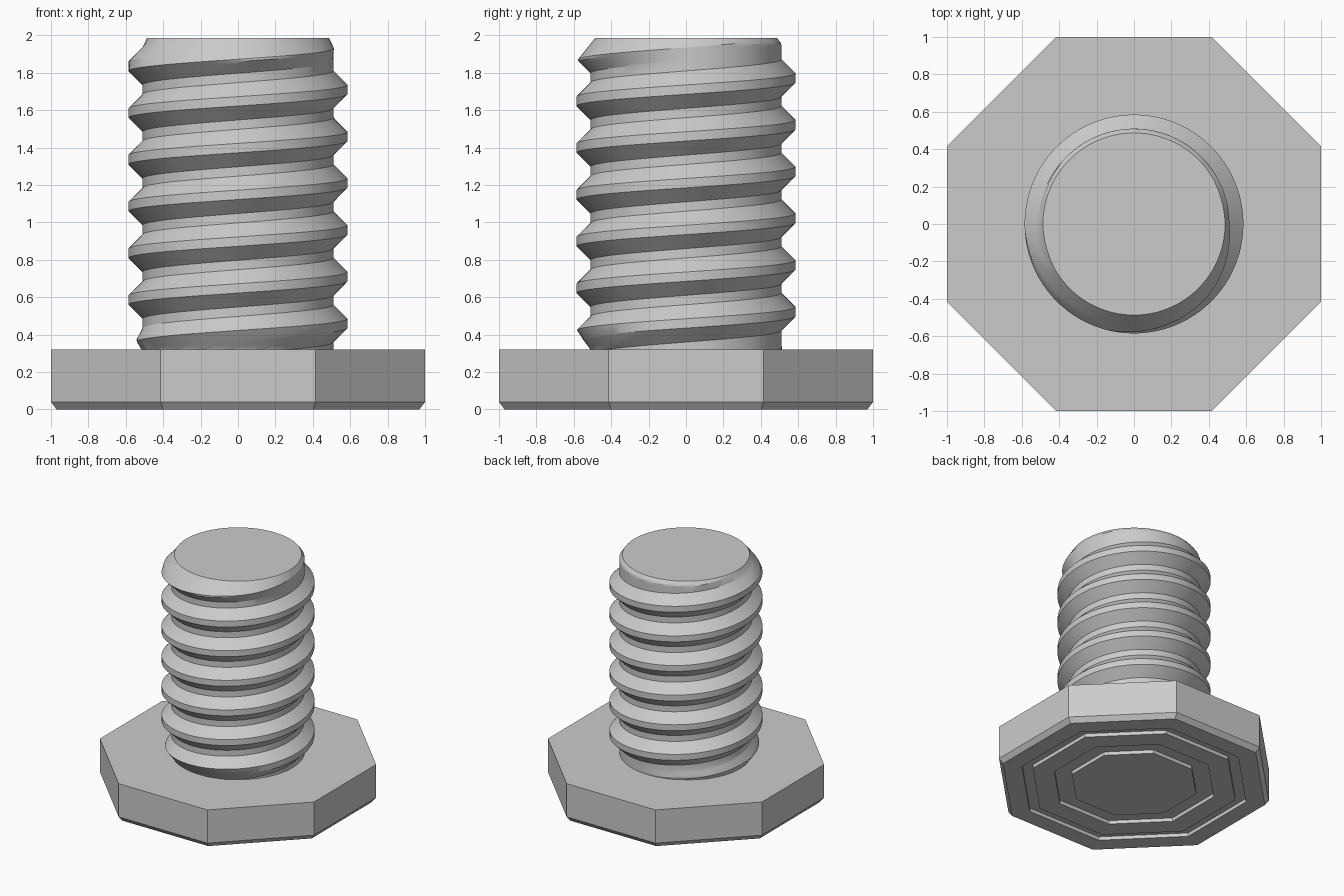
import bpy, bmesh, math

cube = bpy.data.objects.get("Cube")
if cube:
    bpy.data.objects.remove(cube, do_unlink=True)

steel = bpy.data.materials.new("grey_steel")
steel.use_nodes = True
GREY = (0.6, 0.6, 0.6, 1)
steel.diffuse_color = GREY
steel.node_tree.nodes["Principled BSDF"].inputs["Base Color"].default_value = GREY


def finish(bm, name):
    bmesh.ops.recalc_face_normals(bm, faces=bm.faces)
    mesh = bpy.data.meshes.new(name)
    bm.to_mesh(mesh)
    bm.free()
    mesh.materials.append(steel)
    obj = bpy.data.objects.new(name, mesh)
    bpy.context.scene.collection.objects.link(obj)
    return obj


# Octagonal head: stacked rings (apothem, height) with two grooves underneath
SIDES = 8
HEAD_TOP = 0.32
GROOVE = 0.03
head_profile = [(1, HEAD_TOP), (1, 0.04), (0.97, 0),
                (0.83, 0), (0.83, GROOVE), (0.75, GROOVE), (0.75, 0),
                (0.59, 0), (0.59, GROOVE), (0.46, GROOVE), (0.46, 0)]
bm = bmesh.new()
rings = []
for apothem, z in head_profile:
    radius = apothem / math.cos(math.pi / SIDES)
    angles = [(i + 0.5) * math.tau / SIDES for i in range(SIDES)]
    rings.append([bm.verts.new((radius * math.cos(a), radius * math.sin(a), z))
                  for a in angles])
for upper, lower in zip(rings, rings[1:]):
    for i in range(SIDES):
        j = (i + 1) % SIDES
        bm.faces.new((upper[i], upper[j], lower[j], lower[i]))
bm.faces.new(rings[0])
bm.faces.new(rings[-1])
finish(bm, "bolt_head")

# Threaded shank: a helical profile that fades at both ends
ROOT, DEPTH, PITCH = 0.51, 0.075, 0.25
CREST_START, SHANK_TOP = 0.46, 1.985
STEPS, FLANK = 96, 6
FIRST, LAST = -2, 8


def clamp(v):
    return max(0.0, min(1.0, v))


def radius_at(turn, height, z):
    fade = min(clamp((turn + 0.78) / 0.55), clamp((6.0 - turn) / 0.22))
    r = ROOT + DEPTH * height * fade
    top_limit = 0.487 + 0.8 * (SHANK_TOP - z)
    bottom_limit = ROOT + 0.75 * max(0, z - HEAD_TOP)
    return min(r, top_limit, bottom_limit)


# One pitch of thread: offset from the crest centre and relative height
thread = [(-0.1 + DEPTH * k / FLANK, k / FLANK) for k in range(FLANK + 1)]
thread += [(-dz, h) for dz, h in reversed(thread)]

bm = bmesh.new()
columns = []
for s in range(FIRST * STEPS, LAST * STEPS + 1):
    turn = s / STEPS
    a = math.tau * turn
    column = []
    for dz, h in thread:
        z = CREST_START + PITCH * turn + dz
        r = radius_at(turn, h, z)
        column.append(bm.verts.new((r * math.cos(a), r * math.sin(a), z)))
    columns.append(column)
for i, (a, b) in enumerate(zip(columns, columns[1:])):
    for k in range(len(thread) - 1):
        bm.faces.new((a[k], b[k], b[k + 1], a[k + 1]))
    # Root flat joining this turn to the next one up
    if i + STEPS + 1 < len(columns):
        up_a, up_b = columns[i + STEPS], columns[i + STEPS + 1]
        bm.faces.new((a[-1], b[-1], up_b[0], up_a[0]))

# Trim to the head and the flat tip, then cap the tip
for z, normal in ((HEAD_TOP - 0.01, (0, 0, -1)), (SHANK_TOP, (0, 0, 1))):
    geom = bm.verts[:] + bm.edges[:] + bm.faces[:]
    cut = bmesh.ops.bisect_plane(bm, geom=geom, dist=1e-6, plane_co=(0, 0, z),
                                 plane_no=normal, clear_outer=True)
    edges = [e for e in cut["geom_cut"] if isinstance(e, bmesh.types.BMEdge)]
    bmesh.ops.holes_fill(bm, edges=edges, sides=0)
shank = finish(bm, "threaded_shank")

bpy.ops.object.select_all(action="DESELECT")
shank.select_set(True)
bpy.context.view_layer.objects.active = shank
bpy.ops.object.shade_smooth_by_angle(angle=math.radians(25))
